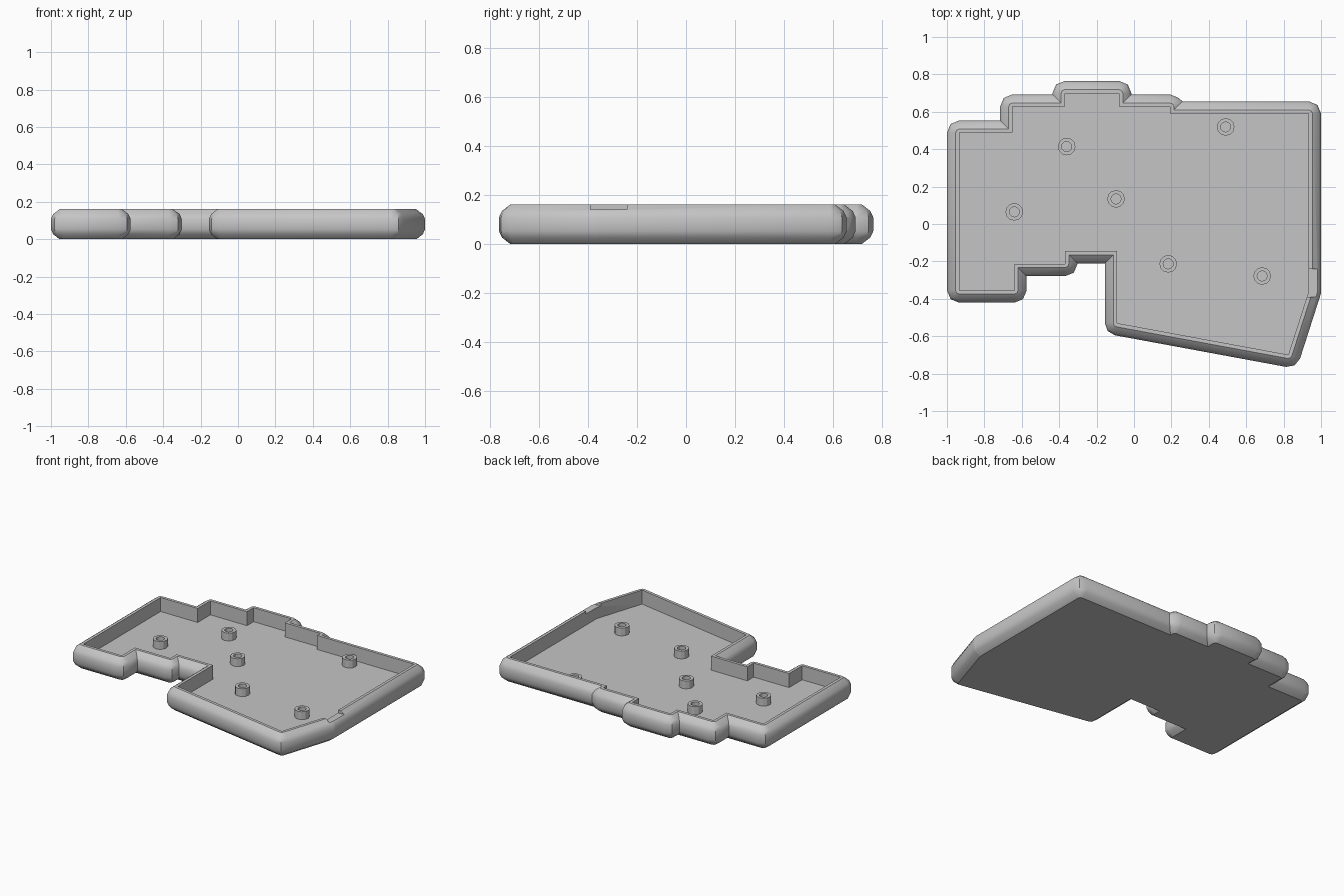
import bpy, bmesh
from math import cos, sin, tau
from mathutils import Vector

if "Cube" in bpy.data.objects:
    bpy.data.objects.remove(bpy.data.objects["Cube"])

grey = bpy.data.materials.new("plain grey")
grey.use_nodes = True
colour = (0.56, 0.56, 0.56, 1)
grey.diffuse_color = colour
grey.node_tree.nodes["Principled BSDF"].inputs["Base Color"].default_value = colour

# Inner wall outline, counter-clockwise
STEP_Y = 0.59
OUTLINE = [Vector(p) for p in (
    (-.934, -.355), (-.64, -.355), (-.64, -.213), (-.368, -.213), (-.368, -.145),
    (-.09, -.145), (-.09, -.53), (.825, -.699), (.934, -.36), (.934, STEP_Y),
    (.193, STEP_Y), (.193, .627), (-.08, .627), (-.08, .699), (-.37, .699),
    (-.37, .627), (-.65, .627), (-.65, .488), (-.934, .488))]
FLOOR = 0.063
# Wall section: (outward offset, height), from the underside over the rim to the floor
SECTION = [(.02, 0), (.054, .026), (.066, .052), (.066, .108),
           (.054, .134), (.02, .16), (0, .16), (0, FLOOR)]
ARC = 2


def offset_ring(d):
    """Outline grown by d, with faceted outer corners and mitred inner corners."""
    ring = []
    n = len(OUTLINE)
    for i, p in enumerate(OUTLINE):
        a = (p - OUTLINE[i - 1]).normalized()
        b = (OUTLINE[(i + 1) % n] - p).normalized()
        na, nb = Vector((a.y, -a.x)), Vector((b.y, -b.x))
        if a.x * b.y - a.y * b.x > 0:
            corner = [p + na.slerp(nb, k / ARC) * d for k in range(ARC + 1)]
        else:
            corner = [p + (na + nb) * d / (1 + na.dot(nb))]
        for q in corner:
            # keep the shallow back step from folding over itself
            if 0.1 < q.x < 0.5 and q.y > 0.5:
                q.y = max(q.y, STEP_Y + d)
            ring.append(q)
    return ring


def finish(bm, name):
    bmesh.ops.remove_doubles(bm, verts=bm.verts, dist=1e-5)
    bmesh.ops.recalc_face_normals(bm, faces=bm.faces)
    mesh = bpy.data.meshes.new(name)
    bm.to_mesh(mesh)
    bm.free()
    mesh.materials.append(grey)
    obj = bpy.data.objects.new(name, mesh)
    bpy.context.collection.objects.link(obj)
    return obj


def loft(bm, rings, closed=False):
    """Bridge a list of equal point rings; cap both ends or close the section."""
    loops = [[bm.verts.new(p) for p in r] for r in rings]
    pairs = list(zip(loops, loops[1:]))
    if closed:
        pairs.append((loops[-1], loops[0]))
    else:
        bm.faces.new(loops[0][::-1])
        bm.faces.new(loops[-1])
    for lo, hi in pairs:
        for i in range(len(lo)):
            bm.faces.new((lo[i - 1], lo[i], hi[i], hi[i - 1]))


# Tray shell
bm = bmesh.new()
loft(bm, [[(q.x, q.y, z) for q in offset_ring(d)] for d, z in SECTION])
tray = finish(bm, "case_tray")

# Shallow notch in the rim on the left side
bm = bmesh.new()
bmesh.ops.create_cube(bm, size=1)
bmesh.ops.scale(bm, vec=(.3, .15, .1), verts=bm.verts)
bmesh.ops.translate(bm, vec=(1.03, -.315, .19), verts=bm.verts)
cutter = finish(bm, "notch_cutter")
cutter.hide_render = True
mod = tray.modifiers.new("rim_notch", 'BOOLEAN')
mod.operation = 'DIFFERENCE'
mod.solver = 'EXACT'
mod.object = cutter
bpy.context.view_layer.objects.active = tray
tray.select_set(True)
bpy.ops.object.modifier_apply(modifier=mod.name)
bpy.data.objects.remove(cutter)
bpy.ops.object.shade_smooth_by_angle(angle=0.5)

# Hollow screw posts on the floor
SIDES = 12
POST_SECTION = [(.047, FLOOR - .005), (.047, .117), (.027, .117), (.027, FLOOR - .005)]
POSTS = [(-.36, .414), (.49, .519), (-.64, .065), (-.096, .134), (.183, -.213), (.685, -.278)]
for i, (x, y) in enumerate(POSTS):
    bm = bmesh.new()
    loft(bm, [[(x + r * cos(tau * k / SIDES), y + r * sin(tau * k / SIDES), z)
               for k in range(SIDES)] for r, z in POST_SECTION], closed=True)
    finish(bm, f"screw_post_{i + 1}")
